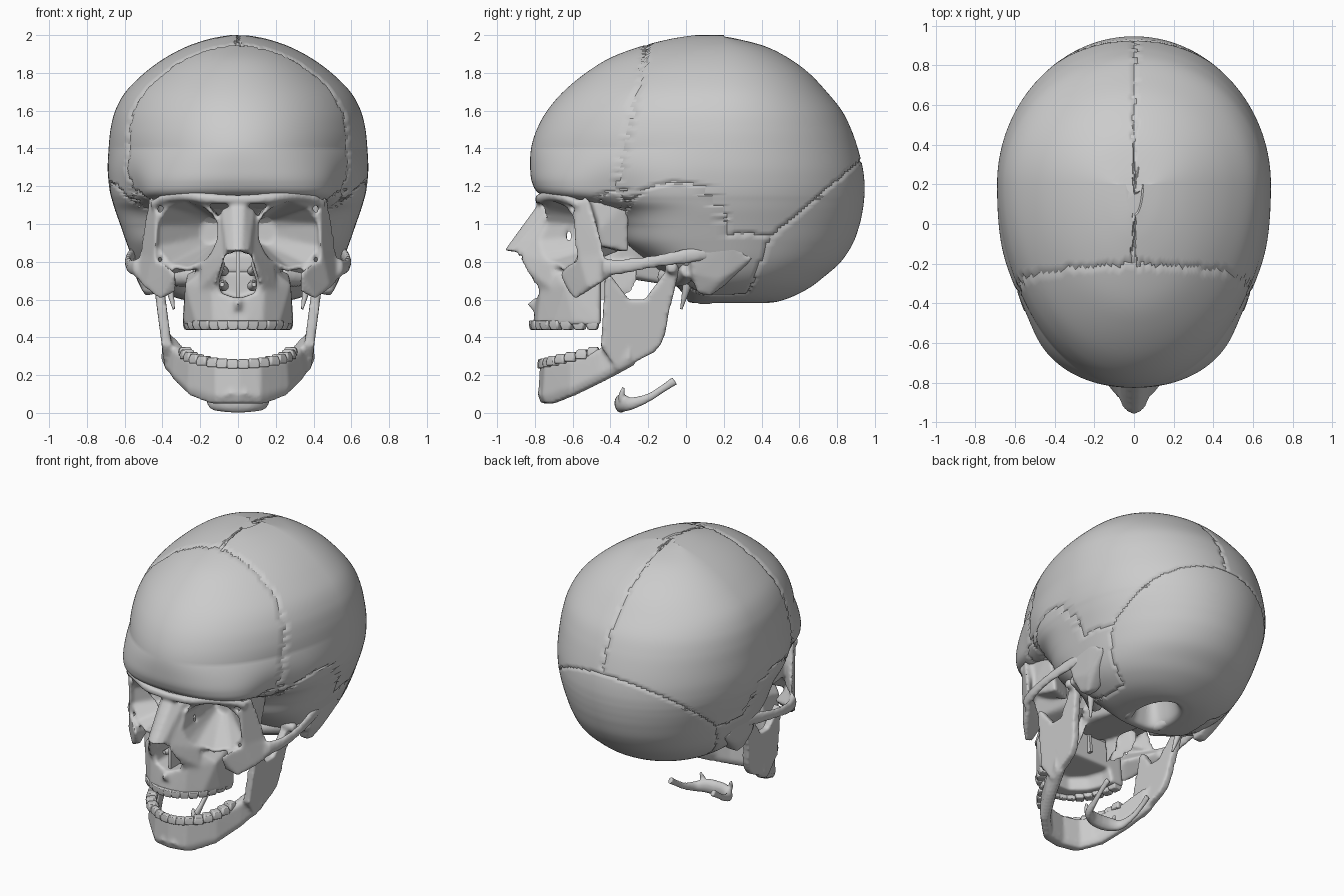
import bpy, bmesh, math
from mathutils import Vector, noise

if "Cube" in bpy.data.objects:
    bpy.data.objects.remove(bpy.data.objects["Cube"])


def spline(rows, k):
    out, n = [], len(rows)
    for i in range(n - 1):
        p = [rows[min(max(i + d, 0), n - 1)] for d in (-1, 0, 1, 2)]
        for s in range(k):
            t = s / k
            out.append([.5 * (2*b + (c-a)*t + (2*a-5*b+4*c-d)*t*t + (3*b-a-3*c+d)*t**3)
                        for a, b, c, d in zip(*p)])
    return out + [list(rows[-1])]


def both(pts):
    return list(pts) + [(-p[0],) + tuple(p[1:]) for p in pts]


def side(pts, s):
    return [(p[0] * s,) + tuple(p[1:]) for p in pts]


def hull(bm, pts):
    vs = [bm.verts.new(p) for p in pts]
    r = bmesh.ops.convex_hull(bm, input=vs)
    junk = {g for g in r["geom_interior"] + r["geom_unused"] if isinstance(g, bmesh.types.BMVert)}
    if junk:
        bmesh.ops.delete(bm, geom=list(junk), context='VERTS')


def tube(bm, pts, k=6, n=12, flat=1.0, ref=(0, 0, 1)):
    rows, rings = spline(pts, k), []
    for i, row in enumerate(rows):
        a, b = rows[max(i - 1, 0)], rows[min(i + 1, len(rows) - 1)]
        t = (Vector(b[:3]) - Vector(a[:3])).normalized()
        u = t.cross(Vector(ref)).normalized()
        v = u.cross(t)
        rings.append([bm.verts.new(Vector(row[:3]) + row[3] * (flat * math.cos(w) * u + math.sin(w) * v))
                      for w in (j * 2 * math.pi / n for j in range(n))])
    for a, b in zip(rings, rings[1:]):
        for j in range(n):
            bm.faces.new((a[j], a[(j + 1) % n], b[(j + 1) % n], b[j]))
    bm.faces.new(rings[0][::-1])
    bm.faces.new(rings[-1])


def link(name, me):
    ob = bpy.data.objects.new(name, me)
    bpy.context.collection.objects.link(ob)
    return ob


def smooth(ob, deg=40):
    ob.data.shade_smooth()
    ob.data.set_sharp_from_angle(angle=math.radians(deg))


def finish(name, bm):
    bmesh.ops.recalc_face_normals(bm, faces=bm.faces[:])
    me = bpy.data.meshes.new(name)
    bm.to_mesh(me)
    bm.free()
    ob = link(name, me)
    smooth(ob)
    return ob


def sculpt(ob, voxel, cutter=None, rounds=4):
    # fuse the overlapping solids, carve the cavities, soften
    def remesh():
        m = ob.modifiers.new("fuse", 'REMESH')
        m.mode, m.voxel_size = 'VOXEL', voxel
    remesh()
    if cutter:
        m = ob.modifiers.new("carve", 'BOOLEAN')
        m.operation, m.object = 'DIFFERENCE', cutter
        remesh()
    m = ob.modifiers.new("soften", 'SMOOTH')
    m.factor, m.iterations = .5, rounds
    bpy.context.view_layer.update()
    dg = bpy.context.evaluated_depsgraph_get()
    me = bpy.data.meshes.new_from_object(ob.evaluated_get(dg))
    ob.modifiers.clear()
    ob.data = me
    smooth(ob, 60)


# braincase: horizontal sections (z, front y, back y, half width), split into bones
SECTIONS = [(.74, .09, .36, .09), (.60, .07, .40, .12), (.585, .02, .46, .20), (.61, 0, .55, .33),
            (.66, -.04, .65, .43), (.72, -.10, .73, .50), (.80, -.20, .82, .55), (.90, -.32, .885, .59),
            (1.0, -.37, .92, .625), (1.07, -.46, .935, .65), (1.12, -.66, .942, .665), (1.16, -.775, .945, .676),
            (1.22, -.815, .945, .685), (1.3, -.825, .935, .69), (1.4, -.82, .91, .685), (1.5, -.79, .875, .675),
            (1.6, -.735, .825, .65), (1.7, -.65, .745, .595), (1.8, -.53, .65, .495), (1.88, -.40, .54, .385),
            (1.94, -.24, .42, .27), (1.98, -.08, .27, .15), (2.0, .05, .15, .04)]


def bone(c):
    j = .03 * noise.noise(c * 30)
    x, y, z = c.x, c.y + j, c.z + j
    if (z >= 1.17 or (z > 1.06 and y < -.47)) and y < -.21 - .22 * (1.93 - z):
        return "frontal_bone"
    if z < 1.18 and y < -.33:
        return "sphenoid_wing"
    if (z < .72 and abs(x) < .36) or (z < .93 and y > .45 - (.93 - z) * .39) \
            or (y > .45 and z < .93 + .85 * (y - .45)):
        return "occipital_bone"
    lr = "left" if x + j > 0 else "right"
    if z < .94 or ((y + .07) / .29) ** 2 + ((z - .95) / .27) ** 2 < 1:
        return "temporal_bone_" + lr
    return "parietal_bone_" + lr


N, yc, verts, faces = 240, .2, [], []
rows = spline(SECTIONS, 8)
for z, yf, yb, w in rows:
    n = 2 + min(max((1.4 - z) / .4, 0), 1)
    for i in range(N):
        t = 2 * math.pi * i / N
        sx, cy = math.sin(t), -math.cos(t)
        e = 2 / n if cy < 0 else 1
        x = w * math.copysign(abs(sx) ** e, sx)
        y = yc + (yc - yf if cy < 0 else yb - yc) * math.copysign(abs(cy) ** e, cy)
        # pinch at the temples
        x *= 1 - .11 * math.exp(-((y + .42) / .2) ** 2 - ((z - 1.1) / .2) ** 2)
        verts.append(Vector((x, y, z)))
for r in range(len(rows) - 1):
    for i in range(N):
        k = (i + 1) % N
        faces.append((r*N + i, r*N + k, r*N + N + k, r*N + N + i))
faces += [tuple(range(N))[::-1], tuple(range(len(verts) - N, len(verts)))]
groups, owner = {}, {}
for f in faces:
    b = bone(sum((verts[i] for i in f), Vector()) / len(f))
    groups.setdefault(b, []).append(f)
    for i in f:
        owner.setdefault(i, set()).add(b)
# sutures: shared bone edges sink slightly
for i, o in owner.items():
    if len(o) > 1:
        verts[i] = verts[i] - (verts[i] - Vector((0, .1, 1.2))).normalized() * .008
for name, fs in groups.items():
    ids = {v: k for k, v in enumerate(sorted({i for f in fs for i in f}))}
    me = bpy.data.meshes.new(name)
    me.from_pydata([verts[i] for i in ids], [], [[ids[i] for i in f] for f in fs])
    smooth(link(name, me))

# orbit outline in x, z
ORBIT = [(.13, 1.02), (.18, 1.09), (.27, 1.12), (.37, 1.09), (.42, 1.0),
         (.425, .88), (.36, .79), (.27, .77), (.17, .81), (.13, .9)]


def rim(k, dy=0):
    pts = [(.275 + k * (x - .275), .945 + k * (z - .945)) for x, z in ORBIT]
    return [(x, -.80 + .57 * x - (.05 if z > 1.05 else 0) + dy, z) for x, z in pts]


def deep(k, y):
    return [(.14 + k * (x - .275), y, .96 + k * (z - .945)) for x, z in ORBIT]


face, cut = bmesh.new(), bmesh.new()
# upper jaw and nasal bones
hull(face, both([(.04, -.81, .465), (.13, -.79, .465), (.22, -.71, .465), (.285, -.58, .465), (.295, -.45, .465),
                 (.05, -.79, .62), (.14, -.77, .66), (.28, -.64, .68), (.27, -.45, .74), (.12, -.74, .80)]))
hull(face, both([(0, -.85, .575), (.03, -.78, .62), (.03, -.79, .53)]))
hull(face, both([(.03, -.785, 1.10), (.09, -.73, 1.08), (.02, -.835, .97), (.05, -.81, .96), (.02, -.96, .86),
                 (.06, -.925, .855), (.10, -.80, .84), (.08, -.66, .9), (.09, -.6, 1.05)]))
for s in (1, -1):
    hull(face, side([(.06, -.79, 1.0), (.13, -.70, 1.0), (.06, -.90, .85), (.10, -.855, .77), (.20, -.70, .78),
                     (.12, -.79, .66), (.20, -.72, .66), (.12, -.65, .7)], s))
    hull(face, side(rim(1.16) + deep(.55, -.34), s))
    # cheekbone, its frontal process and greater wing
    hull(face, side([(.33, -.68, .75), (.45, -.57, .83), (.545, -.40, .81), (.56, -.38, .73), (.49, -.52, .66),
                     (.41, -.59, .595), (.33, -.62, .64), (.34, -.5, .70), (.50, -.38, .76)], s))
    hull(face, side([(.43, -.61, 1.13), (.475, -.52, 1.15), (.445, -.58, .96), (.465, -.49, .95), (.44, -.59, .82),
                     (.53, -.42, .81), (.42, -.5, 1.1), (.42, -.5, .82)], s))
    hull(face, side([(.43, -.52, 1.13), (.43, -.52, .9), (.45, -.3, 1.14), (.40, -.3, .85),
                     (.3, -.35, 1.1), (.25, -.35, .85)], s))
    tube(face, side([(0, -.775, 1.13, .025), (.15, -.765, 1.135, .03), (.28, -.71, 1.15, .03),
                     (.39, -.635, 1.135, .025), (.45, -.56, 1.10, .025)], s), ref=(0, 1, 0))
    # zygomatic arch
    tube(face, side([(.53, -.44, .77, .05), (.565, -.34, .775, .043), (.58, -.24, .79, .037),
                     (.58, -.12, .81, .036), (.565, 0, .83, .042), (.55, .12, .85, .04)], s), flat=.5)
    hull(cut, side(rim(1, -.3) + rim(1) + deep(.4, -.37), s))
# nasal opening and palate
hull(cut, both([(x, y, z) for y in (-1.1, -.5) for x, z in
                ((.025, .855), (.06, .81), (.10, .69), (.09, .635), (.02, .61))]))
hull(cut, both([(x, y, z) for z, k in ((.40, 1), (.555, .8)) for x, y in
                ((.06 * k, -.71), (.16 * k, -.63), (.21 * k, -.52), (.22 * k, -.3))]))
face = finish("facial_bones", face)
cut = finish("cavity_cutter", cut)
cut.hide_render = True
sculpt(face, .0115, cut, 5)
bpy.data.objects.remove(cut)

# nasal septum and conchae
bm = bmesh.new()
hull(bm, both([(.01, -.76, .60), (.01, -.76, .74), (.01, -.70, .87), (.01, -.45, .87), (.01, -.42, .60)]))
for s in (1, -1):
    for z in (.68, .76):
        tube(bm, side([(.085, -.70, z, .012), (.075, -.63, z - .01, .026), (.08, -.48, z, .025)], s))
finish("nasal_septum", bm)

# skull base: sphenoid body, pterygoid plates, condyles, mastoids
bm = bmesh.new()
hull(bm, both([(.10, -.5, .74), (.08, -.5, .84), (.10, -.32, .93), (.20, -.24, .95), (.15, -.3, .73),
               (.13, .02, .66), (.15, .06, .8)]))
for s in (1, -1):
    hull(bm, side([(.13, -.43, .80), (.16, -.44, .57), (.19, -.40, .58), (.24, -.27, .64), (.25, -.25, .76),
                   (.18, -.28, .80)], s))
    hull(bm, side([(.11, -.43, .80), (.13, -.44, .56), (.14, -.32, .57), (.13, -.28, .80), (.16, -.42, .8)], s))
    tube(bm, side([(.09, .02, .62, .03), (.13, .10, .61, .038), (.15, .19, .62, .03)], s))
    hull(bm, side([(.57, .02, .86), (.585, .25, .90), (.555, .36, .82), (.545, .03, .74), (.535, .18, .70), (.50, .06, .635),
                   (.49, .13, .62), (.43, .07, .63), (.42, .16, .64), (.42, .3, .75), (.45, .0, .8)], s))
    tube(bm, side([(.22, -.12, .72, .05), (.35, -.02, .73, .06), (.51, .015, .76, .045)], s))
sculpt(finish("skull_base", bm), .012, rounds=8)

# styloid processes
bm = bmesh.new()
for s in (1, -1):
    tube(bm, side([(.37, .02, .74, .03), (.36, 0, .65, .02), (.34, -.025, .55, .006)], s), ref=(0, 1, 0))
finish("styloid_processes", bm)

# lower jaw: body stations (x, y, bottom, top), then ramus plates
bm = bmesh.new()
BODY = [(0, -.74, .05, .255), (.12, -.715, .05, .26), (.225, -.615, .09, .275), (.305, -.46, .165, .325),
        (.365, -.30, .25, .40)]


def station(p):
    x, y, b, t = p
    return [(x + dx, y + dy, z) for z, q in ((b, .7), (b + .04, 1.1), (t, .85))
            for dx, dy in ((.04 * q, 0), (-.04 * q, 0), (0, .04 * q), (0, -.04 * q))]


RAMUS = [[(-.45, .35), (-.435, .60), (-.08, .60), (-.11, .42), (-.135, .36), (-.17, .32), (-.36, .225)],
         [(-.435, .55), (-.28, .57), (-.34, .64), (-.40, .73), (-.43, .71)],
         [(-.24, .57), (-.08, .57), (-.04, .74), (-.10, .76)]]
for s in (1, -1):
    for a, b in zip(BODY, BODY[1:]):
        hull(bm, side(station(a) + station(b), s))
    for plate in RAMUS:
        hull(bm, side([(.37 + .13 * (z - .3) + dx, y, z) for y, z in plate for dx in (-.026, .026)], s))
    tube(bm, side([(.39, -.06, .765, .025), (.44, -.07, .77, .042), (.50, -.075, .765, .025)], s))
hull(bm, both([(.05, -.785, .10), (.09, -.765, .08), (.03, -.77, .15), (.1, -.72, .05), (.08, -.7, .15)]))
sculpt(finish("lower_jaw", bm), .0115, rounds=4)


# teeth along the two dental arches
def teeth(name, half, depth, top, bottom, rise):
    bm = bmesh.new()
    for s in (1, -1):
        for i in range(8):
            a = (i + .5) / 8 * math.pi / 2
            r = Vector((s * math.sin(a), -math.cos(a), 0))
            t = Vector((-r.y, r.x, 0))
            c = Vector((s * half * math.sin(a), -.46 - depth * math.cos(a), rise * (1 - math.cos(a))))
            th = .02 if i < 3 else .034
            hull(bm, [c + r * (th * p) * k + t * (.031 * q) * k + Vector((0, 0, z))
                      for z, k in ((top, 1), ((top + bottom) / 2, 1.05), (bottom, .8))
                      for p in (-1, 1) for q in (-1, 1)])
    ob = finish(name, bm)
    m = ob.modifiers.new("bevel", 'BEVEL')
    m.width, m.segments = .008, 2


teeth("upper_teeth", .255, .35, .49, .44, 0)
teeth("lower_teeth", .28, .305, .235, .285, .07)

# hyoid
bm = bmesh.new()
for s in (1, -1):
    tube(bm, side([(0, -.345, .05, .05), (.07, -.335, .052, .048), (.13, -.29, .05, .034), (.155, -.2, .08, .022),
                   (.165, -.12, .13, .02), (.165, -.06, .17, .024)], s), flat=.7)
    tube(bm, side([(.10, -.34, .07, .02), (.11, -.34, .10, .016), (.12, -.33, .135, .008)], s), ref=(0, 1, 0))
sculpt(finish("hyoid", bm), .008, rounds=2)
